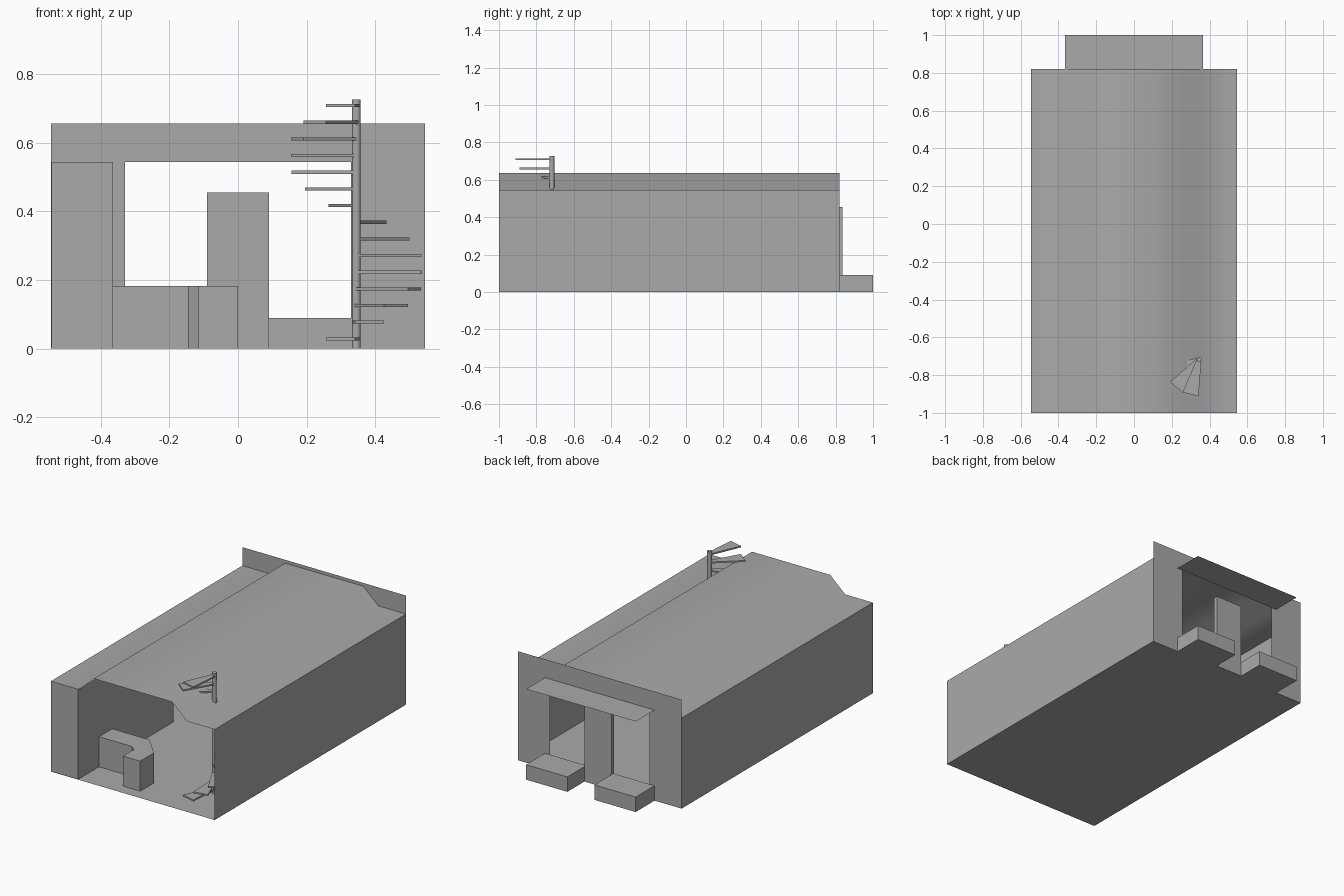
import bpy
import bmesh
from math import radians, cos, sin, pi
from mathutils import Vector

cube = bpy.data.objects.get("Cube")
if cube:
    bpy.data.objects.remove(cube, do_unlink=True)

GREY = (0.4, 0.4, 0.4, 1.0)
grey = bpy.data.materials.new("plain_grey")
grey.diffuse_color = GREY
grey.use_nodes = True
grey.node_tree.nodes["Principled BSDF"].inputs["Base Color"].default_value = GREY

# Main dimensions
W, FRONT, BACK = 0.545, -1.0, 0.82
EAVES, RIDGE, PARAPET = 0.545, 0.636, 0.656


def finish(name, bm):
    mesh = bpy.data.meshes.new(name)
    bm.to_mesh(mesh)
    bm.free()
    mesh.materials.append(grey)
    obj = bpy.data.objects.new(name, mesh)
    bpy.context.collection.objects.link(obj)
    return obj


def sheet(name, points):
    """Single flat face."""
    bm = bmesh.new()
    bm.faces.new([bm.verts.new(p) for p in points])
    return finish(name, bm)


def prism(name, outline, z0, z1):
    """Closed solid raised from a floor outline."""
    bm = bmesh.new()
    base = bm.faces.new([bm.verts.new((x, y, z0)) for x, y in outline])
    top = bmesh.ops.extrude_face_region(bm, geom=[base])["geom"]
    verts = [v for v in top if isinstance(v, bmesh.types.BMVert)]
    bmesh.ops.translate(bm, verts=verts, vec=(0, 0, z1 - z0))
    bmesh.ops.recalc_face_normals(bm, faces=bm.faces)
    return finish(name, bm)


def box(name, x0, x1, y0, y1, z0, z1):
    return prism(name, [(x0, y0), (x1, y0), (x1, y1), (x0, y1)], z0, z1)


# Thin shell: floor and side walls
sheet("floor", [(-W, FRONT, 0), (-W, BACK, 0), (W, BACK, 0), (W, FRONT, 0)])
sheet("left_wall", [(W, FRONT, 0), (W, BACK, 0), (W, BACK, EAVES), (W, FRONT, EAVES)])
sheet("right_wall", [(-W, BACK, 0), (-W, FRONT, 0), (-W, FRONT, EAVES), (-W, BACK, EAVES)])

# Back wall with a wide opening and a raised parapet
D = 0.33
outline = [(W, 0), (D, 0), (D, EAVES), (-D, EAVES), (-D, 0),
           (-W, 0), (-W, PARAPET), (W, PARAPET)]
sheet("back_wall", [(x, BACK, z) for x, z in outline])

# Roof with a raised middle
profile = [(-W, EAVES), (-0.36, EAVES), (-0.26, RIDGE),
           (0.26, RIDGE), (0.36, EAVES), (W, EAVES)]
bm = bmesh.new()
rows = [[bm.verts.new((x, y, z)) for x, z in profile] for y in (FRONT, BACK)]
for i in range(len(profile) - 1):
    bm.faces.new([rows[0][i], rows[0][i + 1], rows[1][i + 1], rows[1][i]])
for f in bm.faces:
    f.smooth = True
finish("roof", bm)

# Awning, planters and post at the back
A = 0.365
sheet("awning", [(-A, BACK, EAVES), (A, BACK, EAVES), (A, 1, EAVES), (-A, 1, EAVES)])
for side, x0, x1 in (("left", 0.09, A), ("right", -A, -0.09)):
    box(side + "_planter", x0, x1, BACK, 1, 0, 0.09)
box("door_post", -0.09, 0.09, 0.815, 0.838, 0, 0.455)

# Storage room along the front half of the right wall
box("storage_room", -W + 0.001, -A, FRONT, -0.09, 0.001, EAVES - 0.001)

# Angled counter
prism("counter", [(-A, -0.8), (-0.145, -0.8), (-0.115, -0.83), (-0.115, -0.93),
                  (0, -0.93), (0, -0.8), (-0.115, -0.675), (-A, -0.675)], 0.001, 0.182)

# Spiral stair: a pole and fifteen wedge treads
centre = Vector((0.345, -0.717))
POLE_R, TREAD_R, TURN, COUNT = 0.013, 0.195, pi / 7, 15


def around(angle, radius):
    return centre + radius * Vector((cos(angle), sin(angle)))


pole = prism("stair_pole", [around(2 * pi * i / 16, POLE_R) for i in range(16)], 0.001, 0.727)
for f in pole.data.polygons:
    f.use_smooth = len(f.vertices) == 4

for k in range(COUNT):
    end = radians(-91) + k * TURN
    start = end - TURN
    mid = (start + end) / 2
    z = 0.024 + k * 0.0486
    prism(f"stair_tread_{k + 1}",
          [around(mid - pi / 2, POLE_R * 0.9), around(start, TREAD_R),
           around(end, TREAD_R), around(mid + pi / 2, POLE_R * 0.9)], z, z + 0.009)
